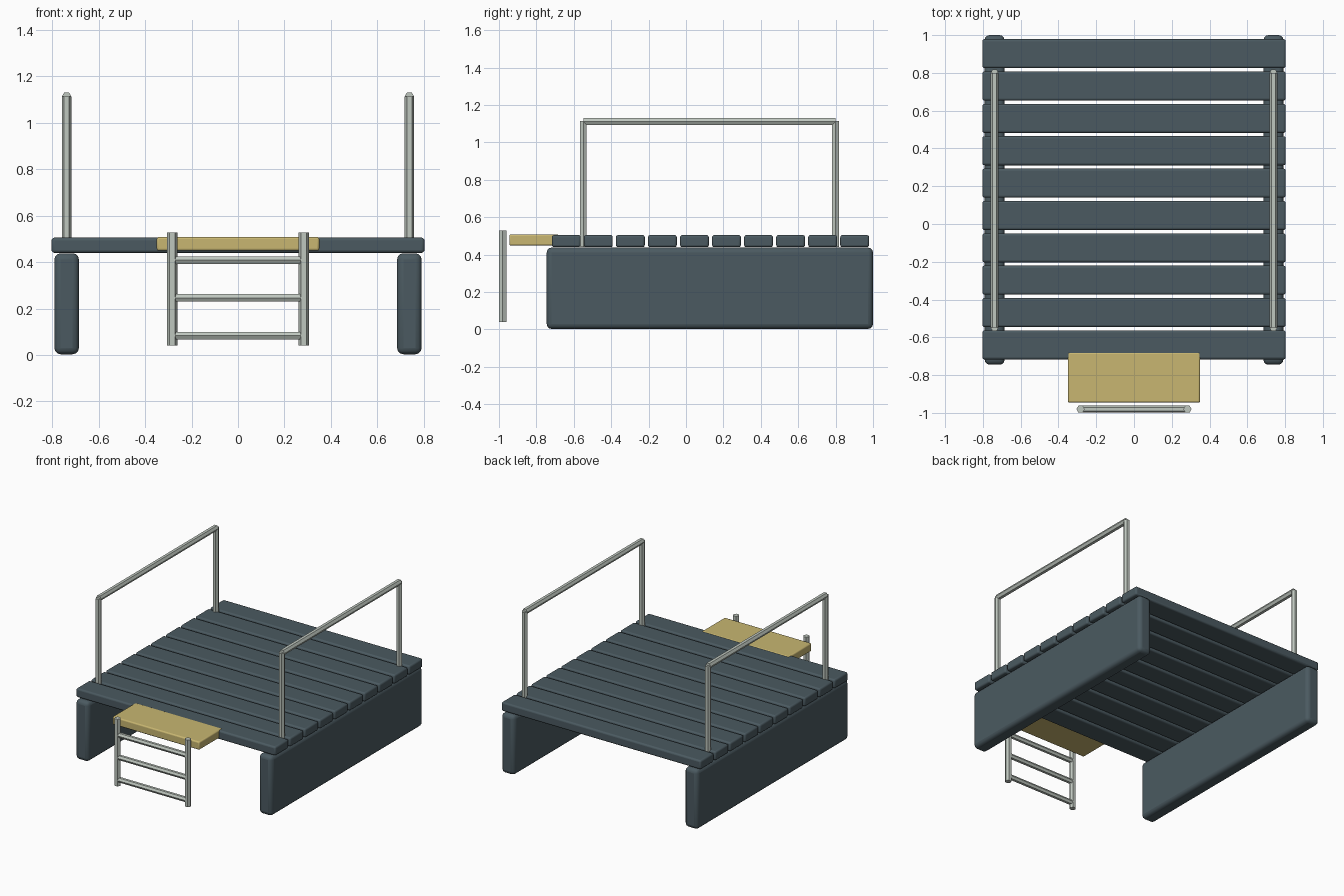
import bpy
import math
from mathutils import Vector

cube = bpy.data.objects.get("Cube")
if cube:
    bpy.data.objects.remove(cube, do_unlink=True)


def material(name, color):
    mat = bpy.data.materials.new(name)
    mat.use_nodes = True
    mat.diffuse_color = color
    mat.node_tree.nodes["Principled BSDF"].inputs["Base Color"].default_value = color
    return mat


slate = material("slate paint", (0.07, 0.102, 0.119, 1))
sand = material("sand yellow", (0.58, 0.47, 0.165, 1))
metal = material("pale metal", (0.52, 0.57, 0.52, 1))


def box(name, low, high, mat, bevel):
    """Rounded box between two corners."""
    low, high = Vector(low), Vector(high)
    bpy.ops.mesh.primitive_cube_add(size=1, location=(low + high) / 2)
    obj = bpy.context.object
    obj.name = name
    obj.scale = high - low
    bpy.ops.object.transform_apply(location=False, rotation=False, scale=True)
    obj.data.materials.append(mat)
    mod = obj.modifiers.new("Rounded edges", "BEVEL")
    mod.width = bevel
    mod.segments = 3
    bpy.ops.object.shade_smooth_by_angle(angle=math.radians(35))
    return obj


def tube(name, center, length, axis, radius):
    """Six-sided bar along x, y or z, flats facing up or forward."""
    turns = {
        "x": (0, math.pi / 2, 0),
        "y": (math.pi / 2, 0, math.pi),
        "z": (0, 0, 0),
    }
    bpy.ops.mesh.primitive_cylinder_add(vertices=6, radius=radius, depth=length,
                                        location=center)
    obj = bpy.context.object
    obj.name = name
    # Turn the corners sideways before laying the bar down
    spin = math.pi / 2 if axis != "x" else 0
    for v in obj.data.vertices:
        x, y = v.co.x, v.co.y
        v.co.x = x * math.cos(spin) - y * math.sin(spin)
        v.co.y = x * math.sin(spin) + y * math.cos(spin)
    obj.rotation_euler = turns[axis]
    obj.data.materials.append(metal)
    return obj


# Deck planks
for i in range(10):
    y = -0.64 + i * 0.1713
    box(f"deck_plank_{i + 1}", (-0.803, y - 0.077, 0.44), (0.803, y + 0.077, 0.505),
        slate, 0.012)

# Side floats and handrails
for side, s in (("left", 1), ("right", -1)):
    x = s * 0.738
    box(f"{side}_float", (x - 0.053, -0.745, 0.003), (x + 0.053, 1.0, 0.438),
        slate, 0.027)
    for end, y in (("front", -0.549), ("back", 0.8)):
        tube(f"{side}_{end}_rail_post", (x, y, 0.777), 0.674, "z", 0.021)
    tube(f"{side}_handrail", (x, 0.1255, 1.112), 1.349, "y", 0.021)

# Boarding step
box("boarding_step", (-0.35, -0.945, 0.449), (0.35, -0.68, 0.508), sand, 0.009)

# Ladder
for side, s in (("left", 1), ("right", -1)):
    tube(f"ladder_{side}_upright", (s * 0.283, -0.98, 0.284), 0.488, "z", 0.022)
for i in range(3):
    tube(f"ladder_rung_{i + 1}", (0, -0.98, 0.083 + i * 0.1625), 0.565, "x", 0.0185)
